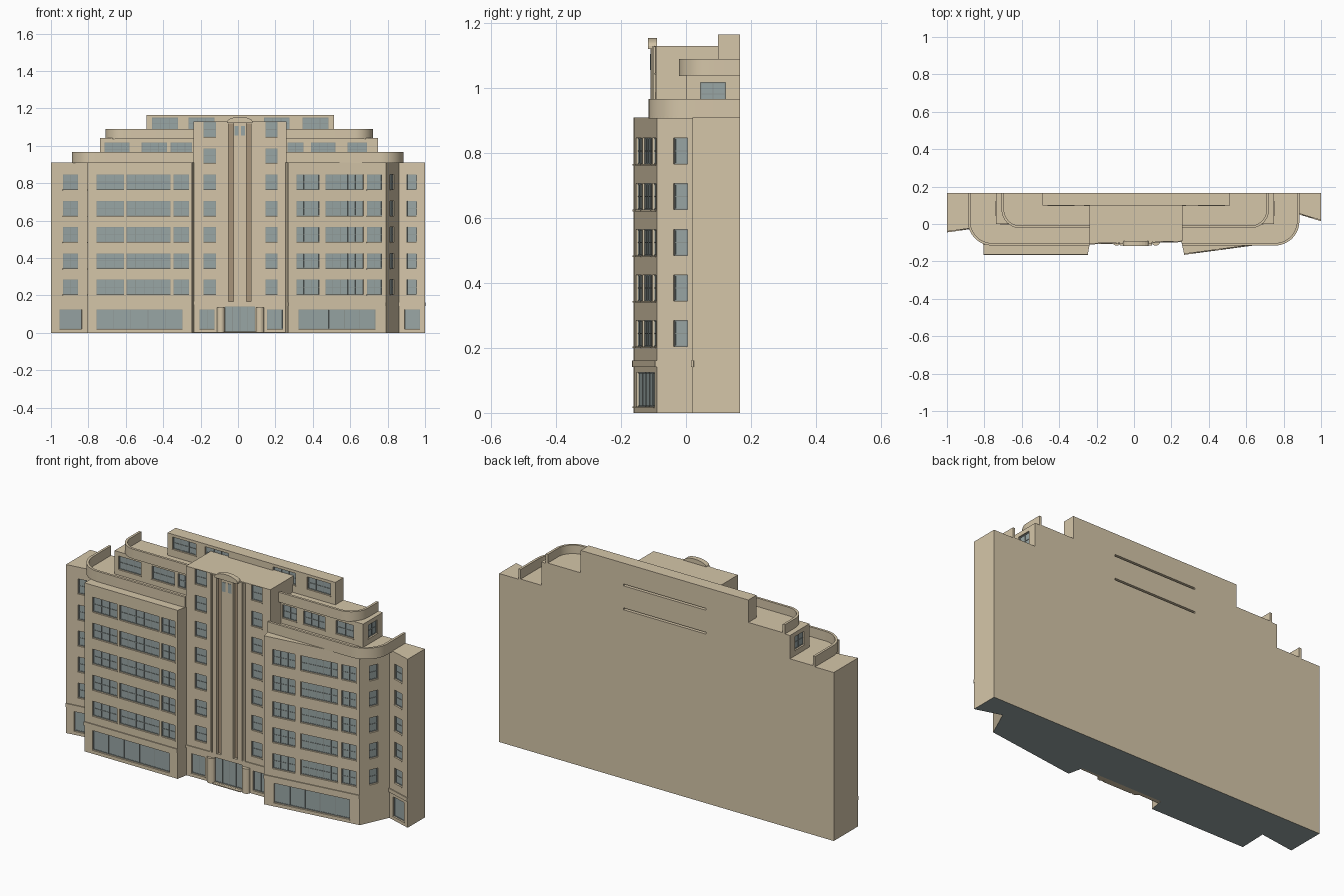
import bpy, bmesh, math
from mathutils import Vector, Matrix

old = bpy.data.objects.get("Cube")
if old:
    bpy.data.objects.remove(old, do_unlink=True)


def material(name, rgb):
    lin = [(c / 255 / 12.92 if c < 11 else ((c / 255 + 0.055) / 1.055) ** 2.4) for c in rgb]
    m = bpy.data.materials.new(name)
    m.use_nodes = True
    m.diffuse_color = (*lin, 1)
    bsdf = next(n for n in m.node_tree.nodes if n.type == 'BSDF_PRINCIPLED')
    bsdf.inputs["Base Color"].default_value = (*lin, 1)
    bsdf.inputs["Roughness"].default_value = 0.8
    return m


STONE = material("sand stone", (213, 198, 169))
GLASS = material("grey blue glass", (153, 166, 165))
FRAME = material("grey frame", (143, 152, 149))
BROWN = material("brown recess", (168, 148, 122))

BACK = 0.167
ROOF = 0.91


def finish(bm, name, mats):
    bmesh.ops.recalc_face_normals(bm, faces=bm.faces)
    me = bpy.data.meshes.new(name)
    bm.to_mesh(me)
    bm.free()
    ob = bpy.data.objects.new(name, me)
    bpy.context.collection.objects.link(ob)
    for m in mats:
        me.materials.append(m)
    return ob


def prism(name, outline, z0, z1, mats=(STONE,)):
    """Extrude a plan outline upwards."""
    bm = bmesh.new()
    face = bm.faces.new([bm.verts.new((x, y, z0)) for x, y in outline])
    top = bmesh.ops.extrude_face_region(bm, geom=[face])["geom"]
    for v in top:
        if isinstance(v, bmesh.types.BMVert):
            v.co.z = z1
    return finish(bm, name, mats)


def rect(x0, x1, y0, y1):
    return [(x0, y0), (x1, y0), (x1, y1), (x0, y1)]


class Facade:
    """A wall run in plan, left to right seen from outside."""

    def __init__(self, p0, p1):
        self.p0, self.p1 = Vector((*p0, 0)), Vector((*p1, 0))
        self.d = (self.p1 - self.p0).normalized()
        self.n = Vector((self.d.y, -self.d.x, 0))
        self.axis = 0 if abs(self.d.x) >= abs(self.d.y) else 1

    def u(self, c):
        return (c - self.p0[self.axis]) / self.d[self.axis]

    def box(self, bm, u0, u1, d0, d1, z0, z1):
        c = self.p0 + self.d * (u0 + u1) / 2 + self.n * (d0 + d1) / 2
        rot = Matrix((self.d, self.n, Vector((0, 0, 1)))).transposed().to_4x4()
        size = Matrix.Diagonal((abs(u1 - u0), abs(d1 - d0), z1 - z0, 1))
        where = Matrix.Translation((c.x, c.y, (z0 + z1) / 2))
        bmesh.ops.create_cube(bm, size=1, matrix=where @ rot @ size)


parts = {n: bmesh.new() for n in ("window_glass", "window_frames", "window_sills", "bands")}
cuts = {n: bmesh.new() for n in ("main_block", "tower", "seventh_floor", "eighth_floor")}


def window(block, f, a, b, z0, z1, rows=2, pane=0.045):
    """Cut a recess and fill it with glass, glazing bars and a sill."""
    u0, u1 = sorted((f.u(a), f.u(b)))
    f.box(cuts[block], u0, u1, -0.012, 0.02, z0, z1)
    f.box(parts["window_glass"], u0, u1, -0.014, -0.009, z0, z1)
    n = max(1, round((u1 - u0) / pane))
    t = 0.0016
    for i in range(n + 1):
        c = min(max(u0 + (u1 - u0) * i / n, u0 + t), u1 - t)
        f.box(parts["window_frames"], c - t, c + t, -0.012, -0.006, z0, z1)
    for i in range(rows + 1):
        c = min(max(z0 + (z1 - z0) * i / rows, z0 + t), z1 - t)
        f.box(parts["window_frames"], u0, u1, -0.012, -0.0065, c - t, c + t)
    f.box(parts["window_sills"], u0 - 0.002, u1 + 0.002, -0.002, 0.003, z0 - 0.005, z0)


def storeys(block, f, spans, count=5):
    for k in range(count):
        for a, b in spans:
            window(block, f, a, b, 0.204 + 0.1405 * k, 0.284 + 0.1405 * k)


def band(f, z0=0.142, z1=0.162, depth=0.005):
    f.box(parts["bands"], 0, (f.p1 - f.p0).length, -0.004, depth, z0, z1)


# Main block plan with angled wings
A, B, C, D = (-1, -0.04), (-0.8, -0.012), (-0.805, -0.162), (-0.247, -0.162)
E, F, G, H = (0.268, -0.16), (0.79, -0.09), (0.86, 0.063), (1, 0.02)
main = prism("main_block", [(-1, BACK), A, B, C, D, (-0.232, -0.08), (0.25, -0.08),
                            E, F, G, H, (1, BACK)], 0, ROOF, (STONE, GLASS))
for p in main.data.polygons:
    p.material_index = 1 if p.normal.z < -0.9 else 0

# Wing facades: upper window spans, shop window spans and whether a band runs along
wings = [
    (A, B, [(-0.935, -0.855)], [(-0.955, -0.835)], True),
    (B, C, [(-0.11, -0.065)], [], False),
    (C, D, [(-0.757, -0.61), (-0.595, -0.36), (-0.345, -0.262)], [(-0.757, -0.297)], True),
    (E, F, [(0.313, 0.436), (0.468, 0.67), (0.69, 0.77)], [(0.323, 0.735)], True),
    (F, G, [(-0.038, 0.005)], [], False),
    (G, H, [(0.9, 0.955)], [(0.89, 0.972)], True),
]
for p0, p1, upper, shops, banded in wings:
    f = Facade(p0, p1)
    storeys("main_block", f, upper)
    for a, b in shops:
        window("main_block", f, a, b, 0.02, 0.125, rows=1, pane=0.09)
    if banded:
        band(f)

# Central tower
T0, T1 = (-0.238, -0.104), (0.258, -0.092)
tower = prism("tower", [T0, T1, (0.258, 0.11), (-0.238, 0.11)], 0.001, 1.13)
tf = Facade(T0, T1)
storeys("tower", tf, [(-0.185, -0.118), (0.147, 0.21)], 7)
for a, b in ((-0.205, -0.125), (0.155, 0.24)):
    window("tower", tf, a, b, 0.02, 0.125, rows=1)
band(tf, 0.152, 0.166)

# Tower fins, recessed brown strips, central panel and its small lights
fins, strips = bmesh.new(), bmesh.new()
for a, b, depth in ((-0.094, -0.084, 0.006), (-0.078, -0.052, 0.008), (-0.025, 0.045, 0.01),
                    (0.07, 0.095, 0.008), (0.102, 0.112, 0.006)):
    tf.box(fins, tf.u(a), tf.u(b), -0.01, depth, 0.166, 1.128)
for a, b in ((-0.052, -0.025), (0.045, 0.07)):
    tf.box(cuts["tower"], tf.u(a), tf.u(b), -0.012, 0.02, 0.166, 1.12)
    tf.box(strips, tf.u(a), tf.u(b), -0.014, -0.008, 0.166, 1.12)
for a, b in ((-0.018, 0.002), (0.016, 0.036)):
    tf.box(parts["window_glass"], tf.u(a), tf.u(b), 0, 0.012, 1.055, 1.105)
finish(fins, "tower_fins", [STONE])
finish(strips, "tower_strips", [BROWN])

# Arched crown above the tower panel
crown = [(0.01 + 0.068 * math.cos(t), 0.026 * math.sin(t)) for t in
         [math.pi * i / 12 for i in range(13)]]
bm = bmesh.new()
face = bm.faces.new([bm.verts.new((x, -0.117, 1.128 + z)) for x, z in crown])
for v in bmesh.ops.extrude_face_region(bm, geom=[face])["geom"]:
    if isinstance(v, bmesh.types.BMVert):
        v.co.y = -0.09
bmesh.ops.create_cube(bm, size=1, matrix=Matrix.Translation((0.01, -0.108, 1.125))
                      @ Matrix.Diagonal((0.136, 0.018, 0.008, 1)))
finish(bm, "tower_crown", [STONE])

# Entrance: rounded jambs, glazed doors and step
prism("entrance_step", rect(-0.075, 0.095, -0.116, -0.09), 0.001, 0.006)
for side, x in (("right", -0.092), ("left", 0.117)):
    jamb = [(x + 0.022 * math.cos(t), -0.096 + 0.02 * math.sin(t)) for t in
            [math.tau * i / 20 for i in range(20)]]
    prism("entrance_jamb_" + side, jamb, 0.001, 0.135)
window("tower", tf, -0.07, 0.092, 0.007, 0.14, rows=1, pane=0.04)

# Set-back seventh and eighth floors
seventh = prism("seventh_floor", rect(-0.738, 0.748, 0, BACK), ROOF, 1.04)
f = Facade((-0.738, 0), (0.748, 0))
for a, b in ((-0.715, -0.58), (-0.515, -0.38), (-0.36, -0.245),
             (0.265, 0.35), (0.39, 0.52), (0.585, 0.69)):
    window("seventh_floor", f, a, b, 0.945, 1.017)
for f in (Facade((0.748, 0), (0.748, BACK)), Facade((-0.738, BACK), (-0.738, 0))):
    window("seventh_floor", f, 0.045, 0.122, 0.945, 1.017)

eighth = prism("eighth_floor", rect(-0.49, 0.513, 0.098, BACK), 1.04, 1.165)
f = Facade((-0.49, 0.098), (0.513, 0.098))
for a, b in ((-0.46, -0.32), (-0.265, -0.125), (0.14, 0.275), (0.345, 0.485)):
    window("eighth_floor", f, a, b, 1.085, 1.15)


# Terraces: half decks with a thin rounded parapet on each side of the tower
def run(x_in, x_out, y, r, inset=0.0):
    s = 1 if x_out > x_in else -1
    cx, cy = x_out - s * r, y + r
    arc = [math.pi / 2 * i / 14 for i in range(15)]
    pts = [(cx + s * (r - inset) * math.sin(t), cy - (r - inset) * math.cos(t)) for t in arc]
    return [(x_in, y + inset)] + pts + [(x_out - s * inset, BACK)]


def terrace(name, x_in, x_out, y, r, z0, z1):
    outer, inner = run(x_in, x_out, y, r), run(x_in, x_out, y, r, 0.013)
    prism(name + "_deck", outer + [(x_in, BACK)], z0 - 0.003, z0 + 0.004)
    ob = prism(name + "_parapet", outer + inner[::-1], z0, z1)
    bpy.ops.object.select_all(action='DESELECT')
    ob.select_set(True)
    bpy.context.view_layer.objects.active = ob
    bpy.ops.object.shade_smooth_by_angle(angle=math.radians(30))


for side, x_in, lower, upper in (("right", -0.237, -0.888, -0.708), ("left", 0.257, 0.884, 0.722)):
    terrace("lower_terrace_" + side, x_in, lower, -0.115, 0.13, ROOF, 0.966)
    terrace("upper_terrace_" + side, x_in, upper, -0.022, 0.1, 1.04, 1.09)

# Narrow floor joints sunk into the rear wall
joints = bmesh.new()
rear = Facade((0.257, BACK), (-0.235, BACK))
for block, z in (("seventh_floor", 0.918), ("eighth_floor", 1.047)):
    u1 = rear.u(-0.235)
    rear.box(cuts[block], 0, u1, -0.02, 0.02, z - 0.005, z + 0.005)
    rear.box(joints, 0, u1, -0.022, -0.018, z - 0.005, z + 0.005)
finish(joints, "rear_joints", [BROWN])

# Cut the window recesses
for ob in (main, tower, seventh, eighth):
    cutter = finish(cuts[ob.name], ob.name + "_cutter", [])
    cutter.hide_render = True
    mod = ob.modifiers.new("recesses", 'BOOLEAN')
    mod.operation, mod.solver, mod.object = 'DIFFERENCE', 'EXACT', cutter
    bpy.context.view_layer.objects.active = ob
    bpy.ops.object.modifier_apply(modifier=mod.name)
    bpy.data.objects.remove(cutter, do_unlink=True)

for name, mat in (("window_glass", GLASS), ("window_frames", FRAME),
                  ("window_sills", STONE), ("bands", STONE)):
    finish(parts[name], name, [mat])
